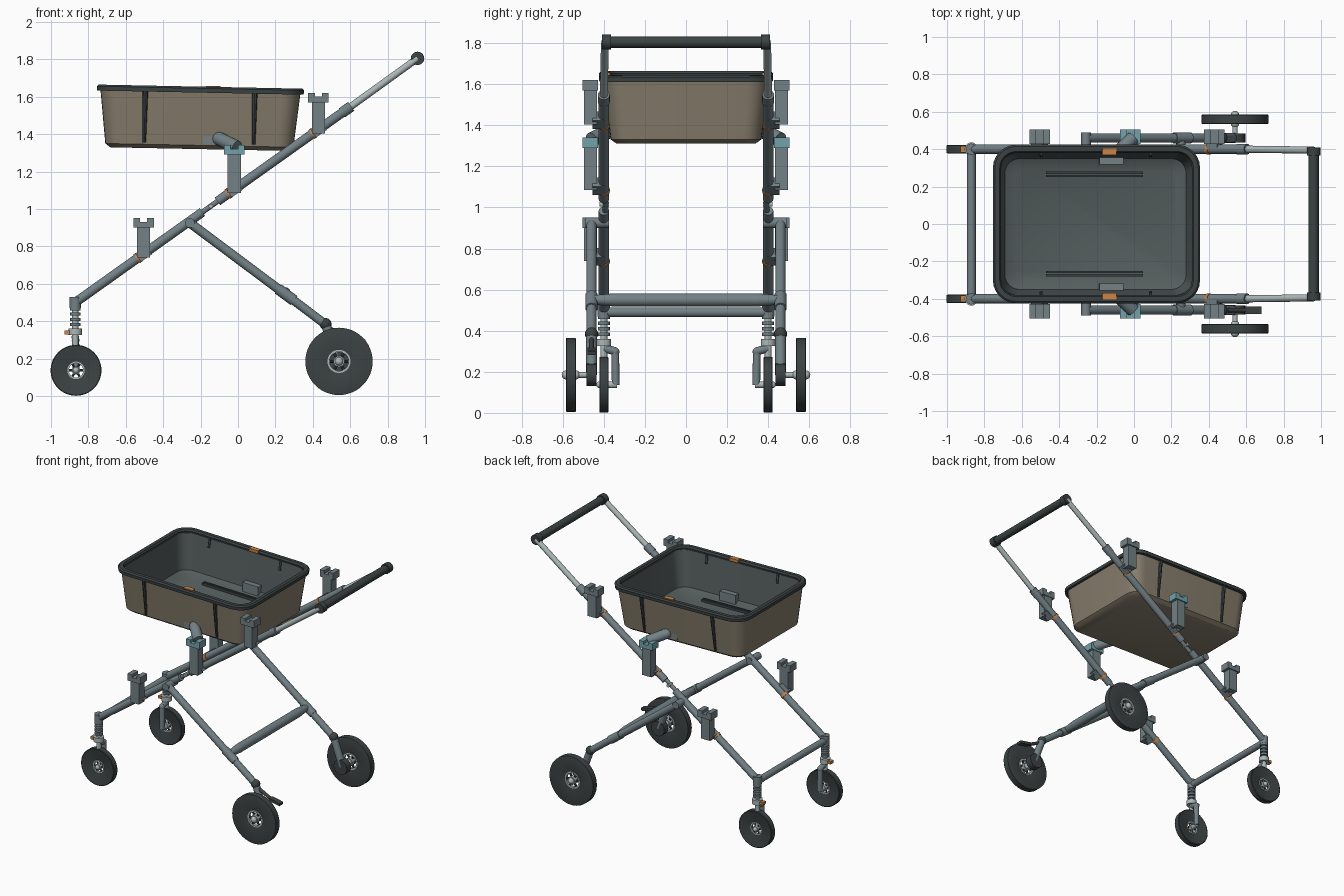
import bpy, bmesh, math
from mathutils import Vector, Matrix

cube = bpy.data.objects.get("Cube")
if cube:
    bpy.data.objects.remove(cube, do_unlink=True)


def material(name, rgb):
    m = bpy.data.materials.new(name)
    m.use_nodes = True
    m.diffuse_color = (*rgb, 1)
    m.node_tree.nodes["Principled BSDF"].inputs["Base Color"].default_value = (*rgb, 1)
    return m


STEEL = material("slate grey", (0.17, 0.22, 0.24))
LIGHT = material("pale metal", (0.42, 0.48, 0.48))
DARK = material("dark rubber", (0.045, 0.055, 0.055))
TAN = material("tan fabric", (0.24, 0.205, 0.15))
LINING = material("lining grey", (0.09, 0.11, 0.11))
TEAL = material("teal", (0.17, 0.36, 0.40))
ORANGE = material("orange", (0.60, 0.23, 0.06))


def finish(name, bm, mats, smooth=True):
    bmesh.ops.recalc_face_normals(bm, faces=bm.faces)
    me = bpy.data.meshes.new(name)
    bm.to_mesh(me)
    bm.free()
    for m in mats:
        me.materials.append(m)
    ob = bpy.data.objects.new(name, me)
    bpy.context.collection.objects.link(ob)
    if smooth:
        bpy.ops.object.select_all(action="DESELECT")
        ob.select_set(True)
        bpy.context.view_layer.objects.active = ob
        bpy.ops.object.shade_smooth_by_angle(angle=math.radians(35))
    return ob


def rod(name, p, q, r, mat, r2=None, n=20):
    p, q = Vector(p), Vector(q)
    d = q - p
    mx = Matrix.Translation((p + q) / 2) @ d.to_track_quat("Z", "Y").to_matrix().to_4x4()
    bm = bmesh.new()
    bmesh.ops.create_cone(bm, cap_ends=True, segments=n, radius1=r,
                          radius2=r if r2 is None else r2, depth=d.length, matrix=mx)
    return finish(name, bm, [mat])


def ball(name, c, r, mat):
    bm = bmesh.new()
    bmesh.ops.create_uvsphere(bm, u_segments=16, v_segments=10, radius=r,
                              matrix=Matrix.Translation(c))
    return finish(name, bm, [mat])


def box(name, c, size, mat, tilt=0):
    bm = bmesh.new()
    mx = Matrix.Translation(c) @ Matrix.Rotation(tilt, 4, "Y") @ Matrix.Diagonal((*size, 1))
    bmesh.ops.create_cube(bm, size=1, matrix=mx)
    return finish(name, bm, [mat], False)


def loft(name, rings, mats, rule=lambda i: 0, close=False, caps=False):
    """Skin a stack of equal point rings."""
    bm = bmesh.new()
    vs = [[bm.verts.new(p) for p in ring] for ring in rings]
    n, count = len(vs[0]), len(vs)
    for i in range(count if close else count - 1):
        a, b = vs[i], vs[(i + 1) % count]
        for j in range(n):
            k = (j + 1) % n
            bm.faces.new((a[j], a[k], b[k], b[j])).material_index = rule(i)
    if caps:
        bm.faces.new(vs[0]).material_index = rule(0)
        bm.faces.new(vs[-1]).material_index = rule(count - 2)
    return finish(name, bm, mats)


def wheel(name, c, r, half):
    """Dished disc with an open, spoked centre."""
    hole = r * 0.33
    profile = [(hole, -half * .3), (r * .97, -half), (r, -half * .9),
               (r, half * .9), (r * .97, half), (hole, half * .3)]
    circle = [2 * math.pi * k / 48 for k in range(48)]
    c = Vector(c)
    loft(name + "_tyre", [[c + Vector((a * math.cos(t), y, a * math.sin(t))) for t in circle]
                          for a, y in profile], [DARK], close=True)
    ring = [(hole * .86, -half * .4), (hole * 1.04, -half * .4),
            (hole * 1.04, half * .4), (hole * .86, half * .4)]
    loft(name + "_hub_ring", [[c + Vector((a * math.cos(t), y, a * math.sin(t))) for t in circle]
                              for a, y in ring], [LIGHT], close=True)
    for k in range(6):
        t = k * math.pi / 3
        rod(f"{name}_spoke_{k}", c, c + Vector((math.cos(t), 0, math.sin(t))) * hole * .95,
            r * .045, DARK, n=8)
    y = Vector((0, half * .9, 0))
    rod(name + "_hub", c - y, c + y, hole * .5, LIGHT)
    for e in (-1, 1):
        ball(f"{name}_hub_cap_{e}", c + y * e, hole * .38, LIGHT)


# Slope shared by the long side bars
SLOPE = 0.711
def bar_z(x):
    return 0.50 + (x + 0.87) * SLOPE

# Everything repeated on the two sides
for s, side in ((-1, "front"), (1, "back")):
    def P(x, y, z):
        return (x, s * y, z)

    def on_bar(x, y=0.4):
        return P(x, y, bar_z(x))

    # Side bars with folding hinge and telescopic handle tube
    rod(side + "_lower_bar", on_bar(-0.87), on_bar(-0.19), 0.025, STEEL)
    rod(side + "_upper_bar", on_bar(-0.11), on_bar(0.60), 0.025, STEEL)
    rod(side + "_hinge_tongue", on_bar(-0.24, .392), on_bar(-0.08, .392), 0.014, STEEL)
    rod(side + "_hinge_pin", on_bar(-0.145, .375), on_bar(-0.145, .42), 0.012, LIGHT)
    rod(side + "_bar_collar", on_bar(0.555), on_bar(0.605), 0.029, STEEL)
    rod(side + "_handle_tube", on_bar(0.59), P(0.96, .395, 1.805), 0.019, LIGHT)
    rod(side + "_grip_collar", P(0.96, .365, 1.805), P(0.96, .41, 1.805), 0.036, DARK)

    # Clamp brackets along the bar
    for label, x, top in (("low", -.505, .95), ("mid", -.02, 1.34), ("high", .43, 1.62)):
        base, name = bar_z(x) - 0.02, f"{side}_{label}_clamp"
        cap = TEAL if label == "mid" else STEEL
        box(name + "_stem", P(x, .465, (base + top - .03) / 2), (.07, .062, top - .03 - base), STEEL)
        box(name + "_cap", P(x, .467, top - .035), (.11, .076, .03), cap)
        for e in (-1, 1):
            box(f"{name}_jaw_{e}", P(x + e * .037, .467, top - .01), (.036, .076, .022), cap)
        box(name + "_saddle", P(x, .425, bar_z(x)), (.07, .06, .055), STEEL, -math.atan(SLOPE))
        o = x - .03
        rod(name + "_band", on_bar(o - .007), on_bar(o + .007), 0.029, ORANGE)

    # Arms holding the tray
    rod(side + "_tray_arm", P(-.005, .46, 1.33), P(-.10, .37, 1.375), 0.036, STEEL)
    ball(side + "_tray_arm_end", P(-.10, .37, 1.375), 0.036, STEEL)

    # Crossing legs to the large wheels
    rod(side + "_pivot_pin", P(-.257, .375, .925), P(-.257, .49, .925), 0.026, STEEL)
    rod(side + "_leg_sleeve", P(-.257, .46, .925), P(.245, .46, .55), 0.025, STEEL)
    rod(side + "_leg_joint", P(.215, .46, .572), P(.30, .46, .51), 0.030, STEEL)
    rod(side + "_leg_tube", P(.29, .46, .517), P(.465, .46, .385), 0.024, STEEL)
    ball(side + "_leg_knuckle", P(.468, .46, .385), 0.032, DARK)
    rod(side + "_wheel_arm", P(.468, .46, .385), P(.54, .46, .185), 0.026, STEEL)
    rod(side + "_wheel_arm_housing", P(.54, .435, .185), P(.54, .485, .185), 0.055, DARK)
    rod(side + "_large_axle", P(.54, .44, .185), P(.54, .585, .185), 0.014, LIGHT)
    wheel(side + "_large_wheel", P(.54, .56, .185), 0.18, 0.025)

    # Sprung swivel forks of the small wheels
    rod(side + "_spring_cup", P(-.87, .40, .47), P(-.87, .40, .53), 0.030, STEEL)
    rod(side + "_spring_shaft", P(-.87, .40, .27), P(-.87, .40, .48), 0.017, LIGHT)
    for k in range(4):
        z = .375 + k * .027
        rod(f"{side}_spring_coil_{k}", P(-.87, .40, z), P(-.87, .40, z + .016), 0.029, STEEL)
    rod(side + "_swivel_collar", P(-.87, .40, .325), P(-.87, .40, .36), 0.036, LIGHT)
    box(side + "_swivel_lock", P(-.912, .40, .34), (.03, .035, .02), ORANGE)
    rod(side + "_fork_shoulder", P(-.87, .40, .315), P(-.868, .345, .30), 0.020, STEEL)
    ball(side + "_fork_bend", P(-.868, .345, .298), 0.021, STEEL)
    rod(side + "_fork_arm", P(-.868, .345, .30), P(-.866, .342, .135), 0.019, STEEL)
    rod(side + "_small_axle", P(-.866, .335, .137), P(-.866, .42, .137), 0.016, LIGHT)
    wheel(side + "_small_wheel", P(-.866, .40, .137), 0.136, 0.022)

# Brake pedal, cross bars and handle grip
box("brake_pedal", (.635, -.46, .30), (.09, .04, .02), DARK, .2)
rod("brake_lever", (.47, -.46, .37), (.61, -.46, .30), 0.012, DARK)
rod("small_wheel_cross_bar", (-.87, -.40, .49), (-.87, .40, .49), 0.024, STEEL)
rod("leg_cross_bar", (.25, -.35, .55), (.25, .35, .55), 0.032, STEEL)
for s in (-1, 1):
    rod(f"leg_cross_bar_end_{s}", (.25, s * .35, .55), (.25, s * .46, .55), 0.032, STEEL, 0.022)
rod("handle_grip", (.96, -.37, 1.805), (.96, .37, 1.805), 0.028, DARK)


# Rounded tray: outer skin, lining and floor
def rounded(hx, hy, r, z):
    pts = []
    for k, (sx, sy) in enumerate(((1, 1), (-1, 1), (-1, -1), (1, -1))):
        for j in range(7):
            t = (k + j / 6) * math.pi / 2
            pts.append((sx * (hx - r) + r * math.cos(t), sy * (hy - r) + r * math.sin(t), z))
    return pts

tray_parts = [loft("tray", [
    rounded(.475, .34, .07, 0), rounded(.503, .367, .09, .02), rounded(.535, .400, .10, .31),
    rounded(.515, .380, .09, .31), rounded(.485, .350, .08, .05), rounded(.43, .30, .06, .022)],
    [TAN, LINING], rule=lambda i: 0 if i < 2 else 1, caps=True)]

# Rolled rim
tray_parts.append(loft("tray_rim", [rounded(.54 + dx, .41 + dx, .11 + dx, z) for dx, z in (
    (.012, .302), (.014, .325), (.004, .334), (-.022, .334), (-.030, .322), (-.026, .302))],
    [DARK], close=True))

# Side ribs, floor rails, inner mounts and rim tabs
for s in (-1, 1):
    for x in (-.295, .29):
        bottom, top = (x, s * .369, .03), (x, s * .401, .305)
        tray_parts.append(rod(f"tray_rib_{s}_{x}", bottom, top, 0.009, DARK, 0.015, 8))
        tray_parts.append(rod(f"tray_stud_{s}_{x}", (x, s * .365, .25), (x, s * .375, .31), .008, DARK))
    for k in (-1, 1):
        tray_parts.append(box(f"floor_rail_{s}_{k}", (-.005, s * .265 + k * .009, .03),
                              (.52, .011, .02), DARK))
    tray_parts.append(box(f"inner_mount_{s}", (.085, s * .345, .065), (.13, .055, .07), STEEL))
    tray_parts.append(box(f"rim_tab_{s}", (.068, s * .387, .328), (.075, .034, .022), ORANGE))

# Place the tray with its slight lean
for ob in tray_parts:
    ob.matrix_world = Matrix.Translation((-.207, 0, 1.32)) @ Matrix.Rotation(.02, 4, "Y")
